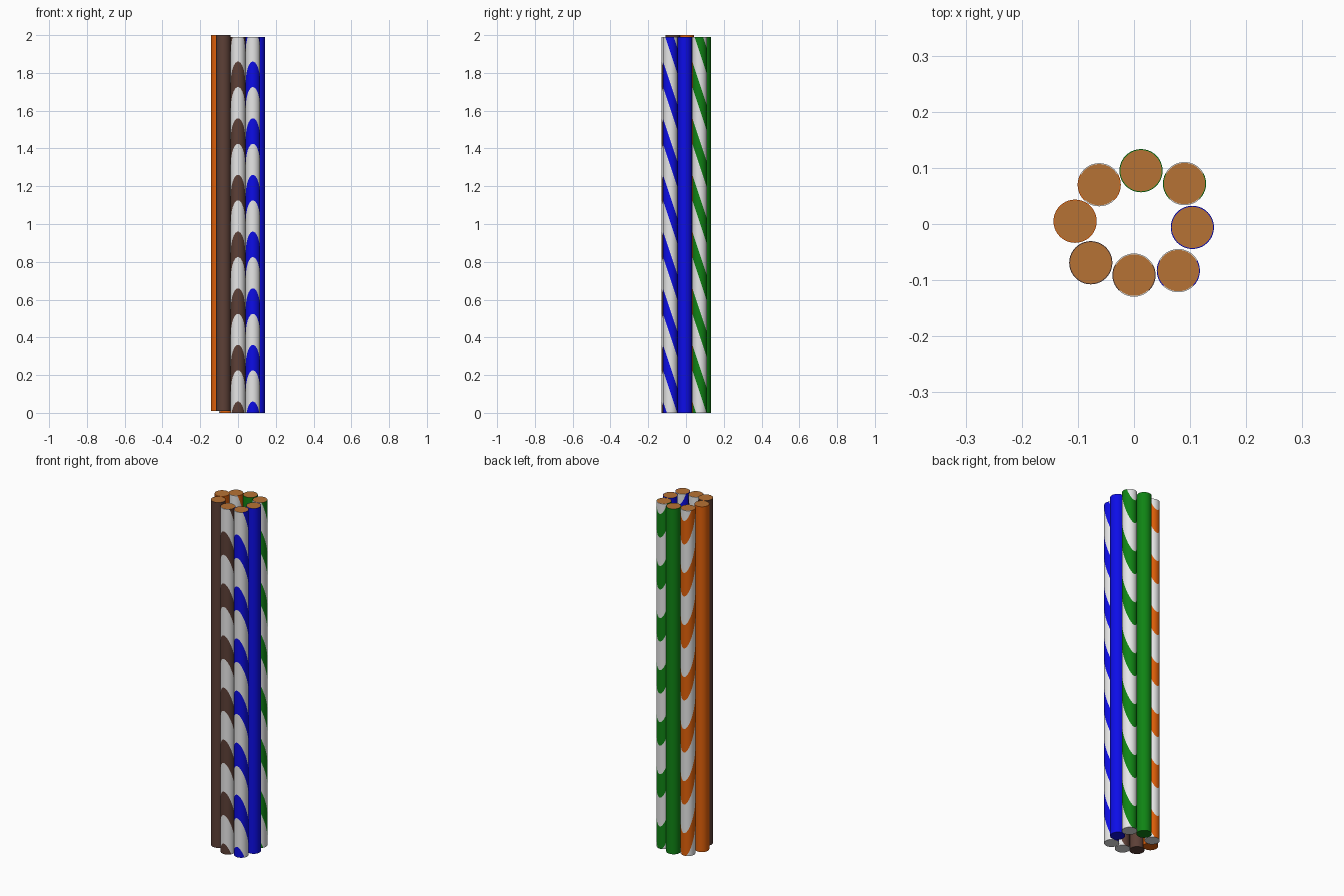
import bpy, bmesh, math
from mathutils import Vector

if "Cube" in bpy.data.objects:
    bpy.data.objects.remove(bpy.data.objects["Cube"])

R, CORE, LENGTH = 0.0385, 0.0368, 1.99
PERIOD, BAND, SLOPE, START = 0.30, 0.135, 3.0, 0.1095   # slanted stripe rule


def material(name, rgb):
    m = bpy.data.materials.new(name)
    m.diffuse_color = (*rgb, 1.0)
    m.use_nodes = True
    m.node_tree.nodes["Principled BSDF"].inputs["Base Color"].default_value = m.diffuse_color
    return m


copper = material("copper", (0.47, 0.17, 0.035))
white = material("white", (0.80, 0.80, 0.80))
blue = material("blue", (0.004, 0.004, 0.83))
green = material("green", (0.005, 0.23, 0.007))
brown = material("brown", (0.109, 0.051, 0.038))
orange = material("orange", (0.76, 0.12, 0.003))


def wire(name, x, y, colour, striped, z=0.0):
    bm = bmesh.new()
    bmesh.ops.create_cone(bm, cap_ends=True, segments=40,
                          radius1=R, radius2=R, depth=LENGTH)
    bmesh.ops.translate(bm, verts=bm.verts, vec=(0, 0, LENGTH / 2))
    # copper core: inset disc in the top end
    top = [f for f in bm.faces if f.normal.z > 0.9]
    bmesh.ops.inset_region(bm, faces=top, thickness=R - CORE)
    for f in top:
        f.material_index = 1
    if striped:
        # cut the insulation along slanted planes, then colour every other band
        normal = Vector((0, SLOPE, 1)).normalized()
        for k in range(-2, 9):
            for u in (START + k * PERIOD, START + k * PERIOD + BAND):
                geom = bm.verts[:] + bm.edges[:] + bm.faces[:]
                bmesh.ops.bisect_plane(bm, geom=geom, dist=1e-6,
                                       plane_co=(0, 0, u), plane_no=normal)
        bm.normal_update()
        for f in bm.faces:
            c = f.calc_center_median()
            if f.material_index == 0 and f.normal.z > -0.5:
                if (c.z + SLOPE * c.y - START) % PERIOD < BAND:
                    f.material_index = 2
    me = bpy.data.meshes.new(name)
    bm.to_mesh(me)
    bm.free()
    for m in ([white, copper, colour] if striped else [colour, copper]):
        me.materials.append(m)
    ob = bpy.data.objects.new(name, me)
    ob.location = (x, y, z)
    bpy.context.collection.objects.link(ob)
    bpy.ops.object.select_all(action='DESELECT')
    ob.select_set(True)
    bpy.context.view_layer.objects.active = ob
    bpy.ops.object.shade_smooth_by_angle(angle=math.radians(30))


# ring of eight wires: four solid, four striped with white
wire("green_wire", 0.0125, 0.095, green, False)
wire("green_striped_wire", 0.090, 0.072, green, True)
wire("blue_wire", 0.104, -0.006, blue, False)
wire("blue_striped_wire", 0.079, -0.083, blue, True)
wire("brown_striped_wire", 0.0, -0.091, brown, True)
wire("brown_wire", -0.077, -0.069, brown, False, 0.01)
wire("orange_wire", -0.105, 0.005, orange, False, 0.01)
wire("orange_striped_wire", -0.062, 0.070, orange, True)
